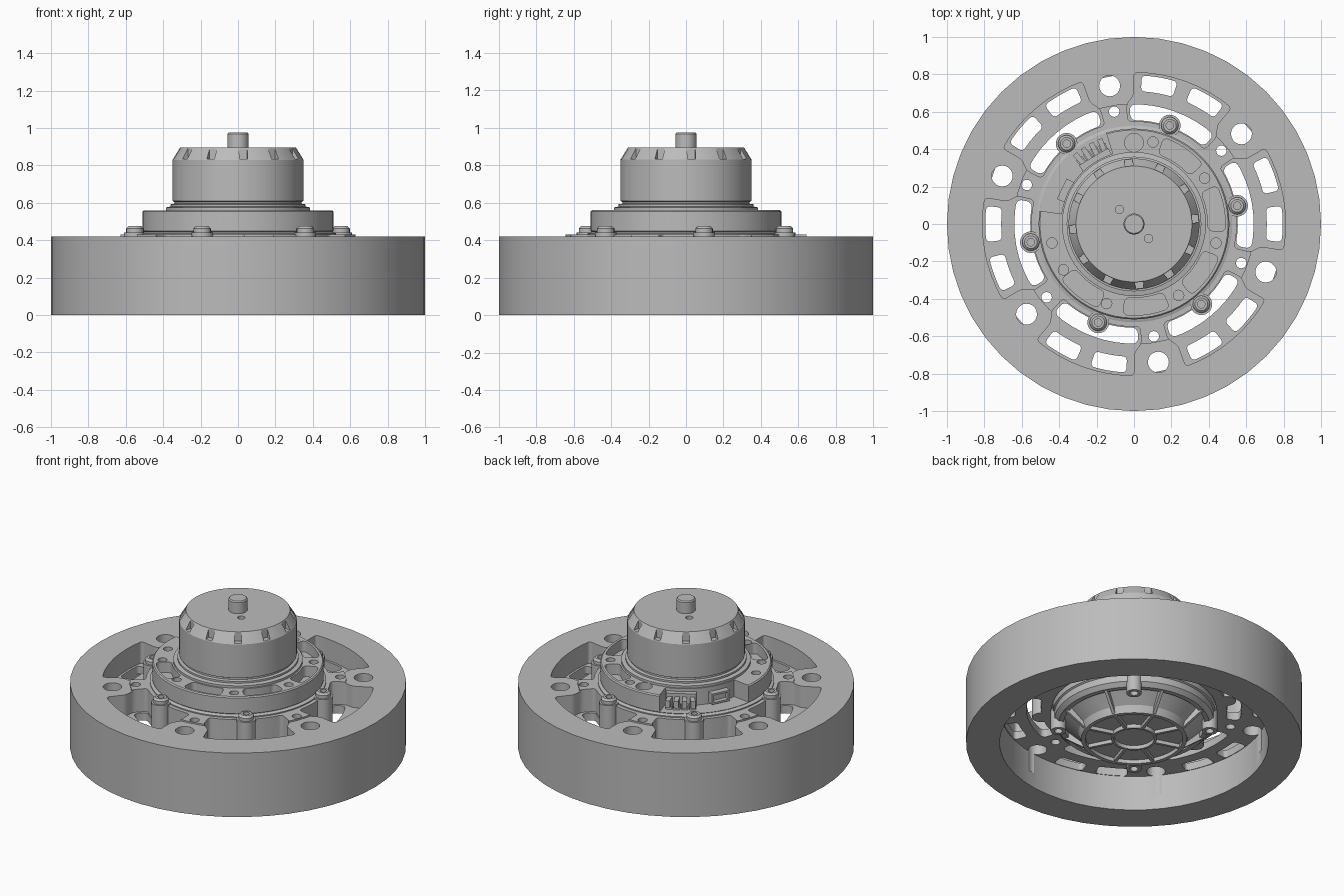
import bpy, bmesh
from math import radians, cos, sin, pi
from mathutils import Matrix, Vector

cube = bpy.data.objects.get("Cube")
if cube:
    bpy.data.objects.remove(cube)

grey = bpy.data.materials.new("machined_grey")
grey.use_nodes = True
COLOUR = (0.5, 0.5, 0.5, 1)
grey.diffuse_color = COLOUR
grey.node_tree.nodes["Principled BSDF"].inputs["Base Color"].default_value = COLOUR

SIX = range(0, 360, 60)


def polar(r, deg, z=0.0):
    return Vector((r * cos(radians(deg)), r * sin(radians(deg)), z))


def finish(name, bm):
    bmesh.ops.recalc_face_normals(bm, faces=bm.faces)
    mesh = bpy.data.meshes.new(name)
    bm.to_mesh(mesh)
    bm.free()
    mesh.materials.append(grey)
    ob = bpy.data.objects.new(name, mesh)
    bpy.context.collection.objects.link(ob)
    return ob


def lathe(name, profile, segs=64, centres=((0, 0, 0),)):
    """Revolve a closed (r, z) profile about z, once at every centre."""
    bm = bmesh.new()
    n = len(profile)
    for c in centres:
        c = Vector(c)
        rings = [[bm.verts.new(c + polar(r, 360 * s / segs, z)) for r, z in profile]
                 for s in range(segs)]
        for s in range(segs):
            a, b = rings[s], rings[(s + 1) % segs]
            for i in range(n):
                j = (i + 1) % n
                if profile[i][0] or profile[j][0]:
                    bm.faces.new((a[i], b[i], b[j], a[j]))
    bmesh.ops.remove_doubles(bm, verts=bm.verts, dist=0.00001)
    return finish(name, bm)


def sector(r0, r1, a0, a1, steps=8):
    t = [a0 + (a1 - a0) * i / steps for i in range(steps + 1)]
    return [polar(r1, a) for a in t] + [polar(r0, a) for a in reversed(t)]


def circle(r, deg, radius, steps=20):
    c = polar(r, deg)
    return [c + polar(radius, 360 * i / steps) for i in range(steps)]


def box(r0, r1, half, deg):
    turn = Matrix.Rotation(radians(deg), 3, 'Z')
    return [turn @ Vector(p) for p in
            ((r0, -half, 0), (r1, -half, 0), (r1, half, 0), (r0, half, 0))]


def prisms(name, outlines, z0, z1, rounding=0.0):
    """Extrude outlines upward, optionally rounding sharp vertical corners."""
    bm = bmesh.new()
    for pts in outlines:
        face = bm.faces.new([bm.verts.new((p.x, p.y, z0)) for p in pts])
        out = bmesh.ops.extrude_face_region(bm, geom=[face])
        for v in out["geom"]:
            if isinstance(v, bmesh.types.BMVert):
                v.co.z = z1
    bmesh.ops.recalc_face_normals(bm, faces=bm.faces)
    if rounding:
        sharp = [e for e in bm.edges if abs(e.verts[0].co.z - e.verts[1].co.z) > 0.001
                 and e.calc_face_angle(0) > 0.6]
        bmesh.ops.bevel(bm, geom=sharp, offset=rounding, segments=5,
                        profile=0.5, affect='EDGES', clamp_overlap=True)
    return finish(name, bm)


def cut(target, outlines, z0, z1, rounding=0.0):
    cutter = prisms("cutter", outlines, z0, z1, rounding)
    cutter.hide_render = True
    mod = target.modifiers.new("cut", 'BOOLEAN')
    mod.operation = 'DIFFERENCE'
    mod.solver = 'EXACT'
    mod.object = cutter
    bpy.context.view_layer.objects.active = target
    bpy.ops.object.modifier_apply(modifier=mod.name)
    bpy.data.objects.remove(cutter)


# Wheel: deep rim with a pocketed web
wheel = lathe("wheel", [(1, 0), (1, .42), (.645, .42), (.645, .43), (.49, .43),
                        (.49, .23), (.8, .23), (.8, 0)], 48)
pockets = []
for k in SIX:
    mid = 10 + k
    arc = [mid - 20 + 5 * i for i in range(9)]
    inner = [mid - 23.5 + 47 * i / 8 for i in range(9)]
    pockets.append([polar(.81, a) for a in arc] + [polar(.69, mid + 20)]
                   + [polar(.64, inner[-1])]
                   + [polar(.55, a) for a in reversed(inner)]
                   + [polar(.64, inner[0]), polar(.69, mid - 20)])
cut(wheel, pockets, .28, .6, .02)
cut(wheel, [sector(.555, .64, k - 12, k + 32) for k in SIX], .1, .6, .03)
cut(wheel, [sector(.71, .795, k + a - 7, k + a + 7) for k in SIX for a in (0, 20)],
    .1, .6, .041)
cut(wheel, [circle(.75, k + 40, .056) for k in SIX]
    + [circle(.61, k + 40, .028) for k in SIX], .1, .6)

# Mounting bosses and screws
spots = [polar(.56, 10 + k) for k in SIX]
bosses = lathe("screw_bosses", [(0, .23), (.056, .23), (.056, .43), (0, .43)], 20, spots)
screws = lathe("mounting_screws", [(0, .45), (.02, .45), (.02, .475), (.034, .475),
                                   (.046, .463), (.046, .442), (.058, .442),
                                   (.058, .425), (0, .425)], 20, spots)

# Motor body, from underside to the bevelled can
body = lathe("motor_base", [(0, .05), (.30, .05), (.33, .07), (.42, .16), (.485, .2),
                            (.485, .425), (.525, .425), (.525, .437), (.5, .447), (0, .447)])
can = lathe("motor_can", [(0, .44), (.385, .44), (.385, .575), (.36, .58), (.36, .592),
                          (.34, .595), (.34, .605), (.35, .61), (.35, .83),
                          (.31, .895), (0, .895)])
cut(can, [box(.312, .45, .022, a) for a in range(5, 360, 30)], .835, 1)
cut(can, [circle(.11, a, .022, 14) for a in (-45, 135)], .86, 1)
shaft = lathe("shaft", [(0, .88), (.056, .88), (.056, .968), (.05, .975), (0, .975)], 32)

# Flange with lightening pockets and a connector bay
flange = lathe("flange", [(.37, .44), (.5, .44), (.51, .45), (.51, .553),
                          (.503, .56), (.37, .56)])
cut(flange, [sector(.392, .6, 107, 172, 12)], .45, .7)
cut(flange, [sector(.395, .488, a - 15, a + 15) for a in range(-128, 57, 46)],
    .49, .7, .04)
cut(flange, [circle(.45, a, .028, 16) for a in (77, 33, -13, -58, -109, -147, -167)]
    + [circle(.435, 90, .05)], .49, .7)

# Connectors in the bay
socket_block = prisms("plug_block", [box(.36, .42, .09, 121)], .45, .54)
pins = prisms("plug_pins", [box(.38, .49, .014, a) for a in (112, 118, 124, 130)], .475, .52)
feet = prisms("plug_feet", [box(.38, .46, .02, a) for a in (112, 118, 124, 130)], .447, .475)
socket = prisms("signal_socket", [box(.36, .43, .06, 154)], .46, .53)
opening = bpy.data.objects["signal_socket"]
cut(opening, [box(.40, .5, .048, 154)], .472, .518)

# Underside ribs, rings and ears
ring_a = lathe("inner_rib_ring", [(.12, .025), (.135, .025), (.135, .06), (.12, .06)], 40)
ring_b = lathe("outer_rib_ring", [(.29, .025), (.315, .025), (.33, .07), (.29, .07)])
rim = lathe("underside_rim", [(.42, .125), (.45, .125), (.475, .15), (.475, .21), (.42, .21)])
bm = bmesh.new()
side = [(.13, .027), (.31, .027), (.45, .13), (.45, .2), (.4, .2), (.3, .07), (.13, .07)]
for i in range(8):
    turn = Matrix.Rotation(radians(27.5 + 45 * i), 3, 'Z')
    face = bm.faces.new([bm.verts.new(turn @ Vector((r, -.009, z))) for r, z in side])
    out = bmesh.ops.extrude_face_region(bm, geom=[face])
    bmesh.ops.translate(bm, vec=turn @ Vector((0, .018, 0)),
                        verts=[v for v in out["geom"] if isinstance(v, bmesh.types.BMVert)])
ribs = finish("underside_ribs", bm)
ears = lathe("underside_ears", [(0, .12), (.024, .12), (.024, .08), (.046, .08),
                                (.046, .22), (0, .22)], 20,
             [polar(.45, a) for a in range(50, 360, 90)])

# Smooth round surfaces, keep edges crisp
bpy.ops.object.select_all(action='DESELECT')
for ob in (wheel, bosses, screws, body, can, shaft, flange, ring_a, ring_b, rim, ears):
    ob.select_set(True)
    bpy.context.view_layer.objects.active = ob
bpy.ops.object.shade_smooth_by_angle(angle=radians(30))
bpy.ops.object.select_all(action='DESELECT')
